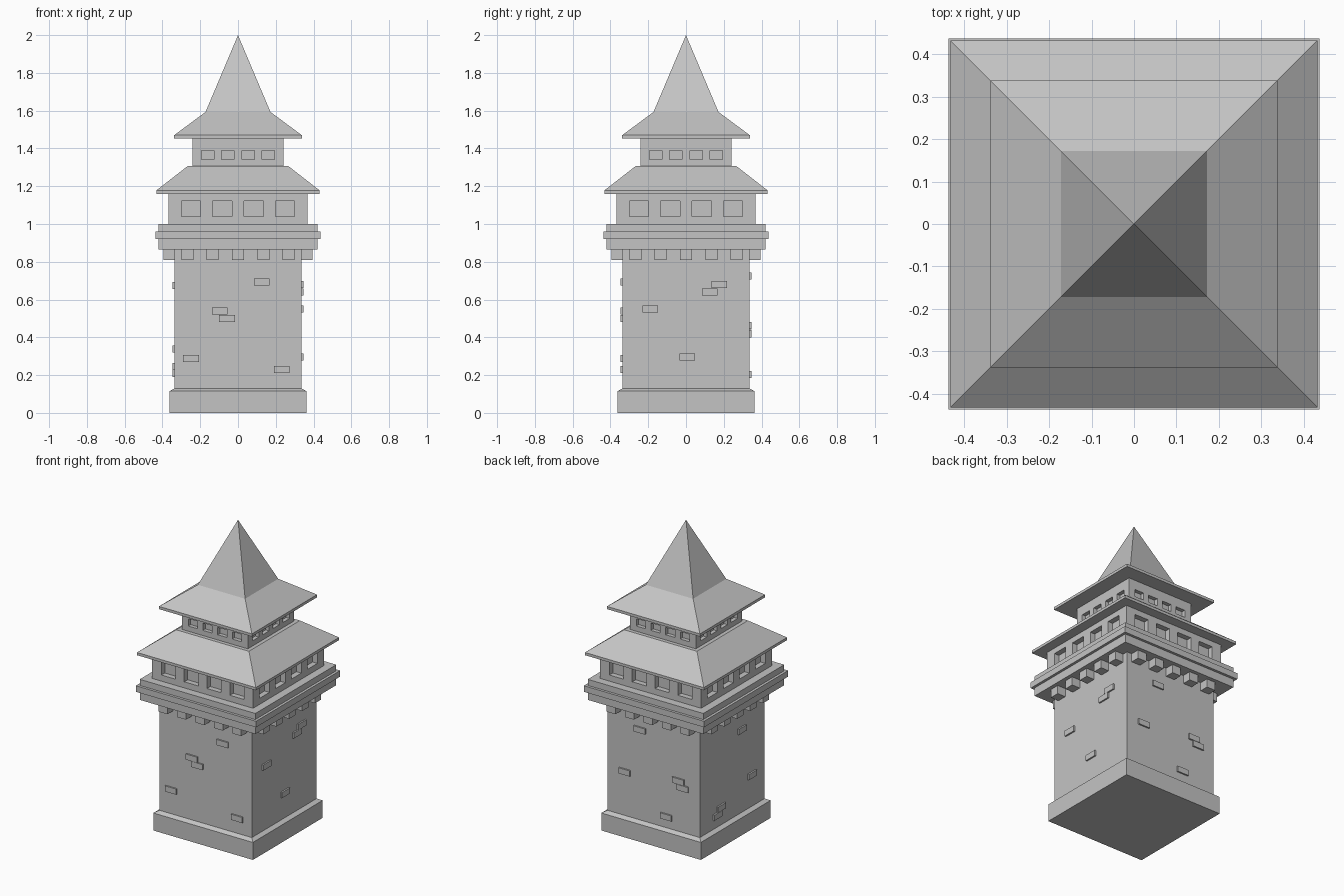
import bpy
import bmesh
from math import pi
from mathutils import Matrix

cube = bpy.data.objects.get("Cube")
if cube:
    bpy.data.objects.remove(cube, do_unlink=True)

stone = bpy.data.materials.new("grey_stone")
stone.use_nodes = True
GREY = (0.55, 0.55, 0.55, 1)
stone.diffuse_color = GREY
stone.node_tree.nodes["Principled BSDF"].inputs["Base Color"].default_value = GREY


def finish(name, bm):
    bmesh.ops.recalc_face_normals(bm, faces=bm.faces)
    mesh = bpy.data.meshes.new(name)
    bm.to_mesh(mesh)
    bm.free()
    mesh.materials.append(stone)
    obj = bpy.data.objects.new(name, mesh)
    bpy.context.collection.objects.link(obj)
    return obj


def square_tower(name, profile):
    """Stack square rings given as (half width, height)."""
    bm = bmesh.new()
    rings = []
    for half, z in profile:
        if half == 0:
            rings.append([bm.verts.new((0, 0, z))] * 4)
        else:
            rings.append([bm.verts.new((half * sx, half * sy, z))
                          for sx, sy in ((-1, -1), (1, -1), (1, 1), (-1, 1))])
    for low, high in zip(rings, rings[1:]):
        for i in range(4):
            j = (i + 1) % 4
            corners = [low[i], low[j], high[j], high[i]]
            bm.faces.new(list(dict.fromkeys(corners)))
    bm.faces.new(rings[0][::-1])
    if profile[-1][0] > 0:
        bm.faces.new(rings[-1])
    return finish(name, bm)


def add_box(bm, side, u, z, y):
    """Box on one side: u is along the wall, y is its front-side depth range."""
    size = Matrix.Diagonal((u[1] - u[0], y[1] - y[0], z[1] - z[0], 1))
    middle = Matrix.Translation((sum(u) / 2, sum(y) / 2, sum(z) / 2))
    turn = Matrix.Rotation(side * pi / 2, 4, "Z")
    bmesh.ops.create_cube(bm, size=1, matrix=turn @ middle @ size)


def row_on_all_sides(name, centres, width, z, y):
    bm = bmesh.new()
    for side in range(4):
        for c in centres:
            add_box(bm, side, (c - width / 2, c + width / 2), z, y)
    return finish(name, bm)


def cut_windows(room, centres, width, z, half, depth):
    cutter = row_on_all_sides("window_cutter", centres, width, z,
                              (-half - 0.05, -half + depth))
    cutter.hide_render = True
    mod = room.modifiers.new("windows", "BOOLEAN")
    mod.operation = "DIFFERENCE"
    mod.solver = "EXACT"
    mod.object = cutter
    bpy.context.view_layer.objects.active = room
    bpy.ops.object.modifier_apply(modifier=mod.name)
    bpy.data.objects.remove(cutter, do_unlink=True)


# Plinth, shaft and cornice
WALL = 0.336
square_tower("plinth", [(0.362, 0), (0.362, 0.115), (WALL, 0.13)])
square_tower("shaft", [(WALL, 0.13), (WALL, 0.865)])
square_tower("cornice", [(0.42, 0.865), (0.42, 0.92), (0.437, 0.92),
                         (0.437, 0.96), (0.42, 0.96), (0.42, 1.0)])
row_on_all_sides("corbels", [0.134 * i for i in range(-2, 3)], 0.064,
                 (0.81, 0.87), (-0.395, -0.32))

# Rooms with recessed windows
lower_room = square_tower("lower_room", [(0.367, 1.0), (0.367, 1.165)])
cut_windows(lower_room, (-0.249, -0.083, 0.083, 0.249), 0.102,
            (1.04, 1.123), 0.367, 0.035)
upper_room = square_tower("upper_room", [(0.24, 1.305), (0.24, 1.455)])
cut_windows(upper_room, (-0.16, -0.054, 0.054, 0.16), 0.067,
            (1.342, 1.39), 0.24, 0.025)

# Roofs
square_tower("lower_roof", [(0.432, 1.16), (0.432, 1.178), (0.265, 1.308)])
square_tower("spire_roof", [(0.338, 1.452), (0.338, 1.47),
                            (0.172, 1.593), (0, 2.0)])

# Raised wall stones: left end along the wall and bottom height, per side
STONES = [
    [(0.085, 0.675), (-0.138, 0.52), (-0.1, 0.482), (-0.29, 0.27), (0.19, 0.212)],
    [(0.135, 0.66), (0.085, 0.622), (-0.23, 0.532), (-0.035, 0.277)],
    [(-0.14, 0.705), (-0.25, 0.4), (0.14, 0.443), (0.172, 0.404), (0.052, 0.185)],
    [(0.055, 0.657), (0.16, 0.32), (-0.2, 0.19), (-0.16, 0.228)],
]
bm = bmesh.new()
for side, stones in enumerate(STONES):
    for u, z in stones:
        add_box(bm, side, (u, u + 0.083), (z, z + 0.037), (-WALL - 0.01, -WALL + 0.01))
finish("wall_stones", bm)
